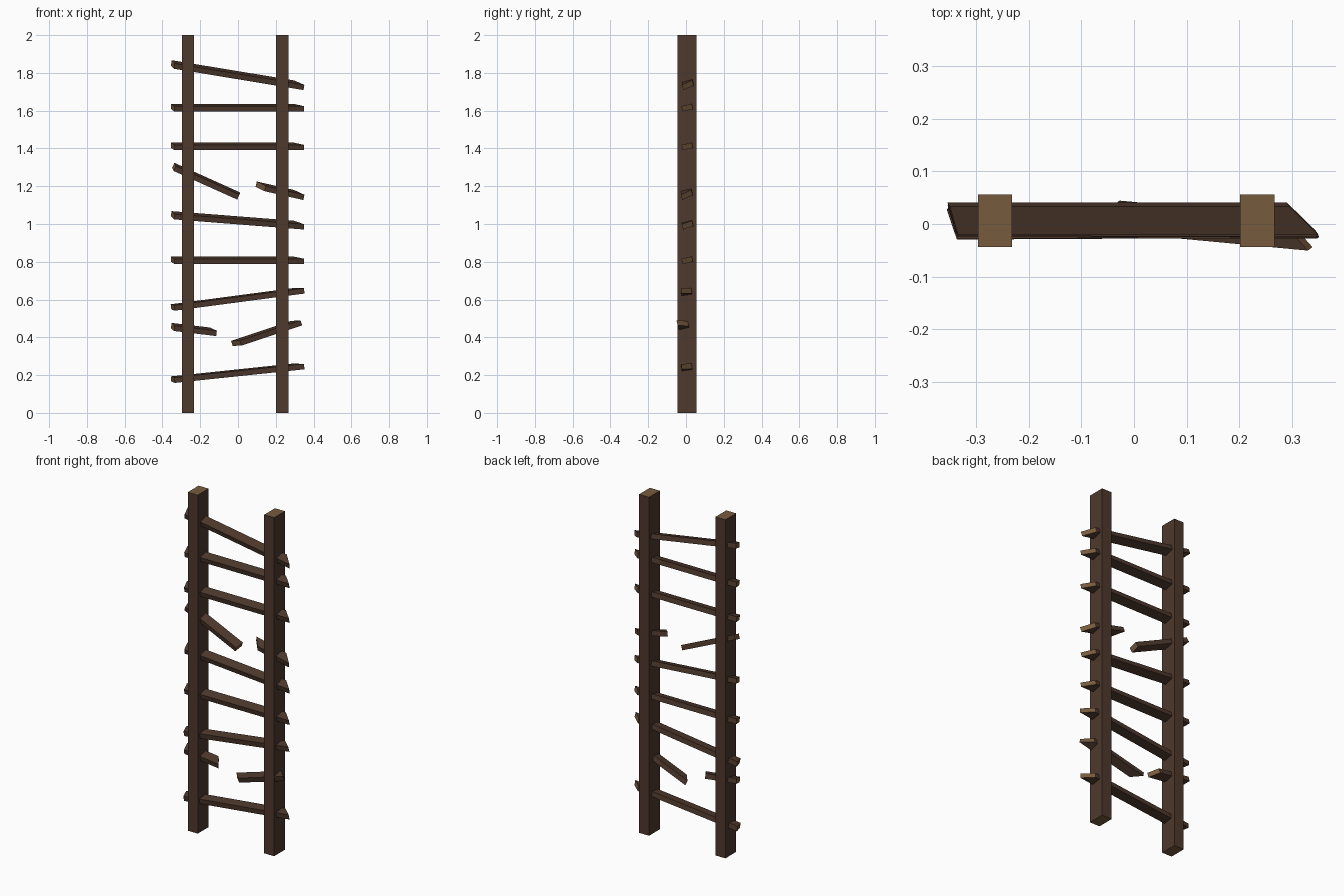
import bpy, bmesh, math
from mathutils import Vector

if "Cube" in bpy.data.objects:
    bpy.data.objects.remove(bpy.data.objects["Cube"])


def material(name, rgb):
    m = bpy.data.materials.new(name)
    m.diffuse_color = (*rgb, 1)
    m.use_nodes = True
    m.node_tree.nodes["Principled BSDF"].inputs["Base Color"].default_value = m.diffuse_color
    return m


dark = material("dark_wood", (0.076, 0.041, 0.026))
cut = material("cut_wood", (0.185, 0.105, 0.047))


def finish(name, bm, end_test):
    """Make an object; faces that pass end_test get the pale cut-wood colour."""
    bmesh.ops.recalc_face_normals(bm, faces=bm.faces[:])
    for f in bm.faces:
        f.material_index = 1 if end_test(f) else 0
    me = bpy.data.meshes.new(name)
    bm.to_mesh(me)
    bm.free()
    me.materials.append(dark)
    me.materials.append(cut)
    ob = bpy.data.objects.new(name, me)
    bpy.context.collection.objects.link(ob)
    return ob


def rail(name, x0, x1):
    bm = bmesh.new()
    bmesh.ops.create_cube(bm, size=1)
    for v in bm.verts:
        v.co = Vector((x0 if v.co.x < 0 else x1,
                       -0.044 if v.co.y < 0 else 0.056,
                       0 if v.co.z < 0 else 2))
    finish(name, bm, lambda f: abs(f.normal.z) > 0.9)


DEPTH, HEIGHT = 0.056, 0.029


def rung(name, left, right, z0, z1, y0=0.006, y1=0.006, roll=13):
    """left/right = (back x, front x) of the slanted end cuts."""
    xa, xb = min(left), max(right)
    pitch = math.atan2(z1 - z0, xb - xa)
    c, s = math.cos(math.radians(roll)), math.sin(math.radians(roll))
    bm = bmesh.new()
    bmesh.ops.create_cube(bm, size=1)
    ends = []
    for f in bm.faces:
        if abs(f.normal.x) > 0.9:
            ends.append(f)
    for v in bm.verts:
        end = left if v.co.x < 0 else right
        x = end[0] if v.co.y > 0 else end[1]
        d, h = v.co.y * DEPTH, v.co.z * HEIGHT
        dy, dz = d * c - h * s, d * s + h * c      # rolled cross-section
        t = (x - xa) / (xb - xa)
        v.co = Vector((x - dz * math.sin(pitch),
                       y0 + (y1 - y0) * t + dy,
                       z0 + (z1 - z0) * t + dz * math.cos(pitch)))
    finish(name, bm, lambda f: f in ends)


# two upright rails
rail("left_rail", -0.297, -0.232)
rail("right_rail", 0.202, 0.267)

# whole rungs: z at left, z at right, y at left, y at right, roll
L, R = (-0.354, -0.336), (0.292, 0.35)
whole = [
    (0.175, 0.249, 0.000, 0.004, 8),
    (0.557, 0.650, 0.002, 0.002, 8),
    (0.808, 0.808, 0.006, 0.006, 13),
    (1.047, 0.992, 0.008, 0.008, 15),
    (1.411, 1.411, 0.006, 0.006, 13),
    (1.616, 1.616, 0.008, 0.006, 13),
    (1.846, 1.730, 0.010, 0.010, 15),
]
for i, args in enumerate(whole):
    rung(f"rung_{i + 1}", L, R, *args)

# two snapped rungs, each in two pieces
rung("lower_broken_rung_left", L, (-0.15, -0.113), 0.456, 0.427)
rung("lower_broken_rung_right", (-0.03, 0.012), (0.285, 0.333), 0.362, 0.483, 0.014, -0.020)
rung("upper_broken_rung_left", (-0.345, -0.332), (0.004, 0.004), 1.305, 1.148, 0.008, 0.004)
rung("upper_broken_rung_right", (0.095, 0.145), R, 1.205, 1.147, 0.006, 0.004)
